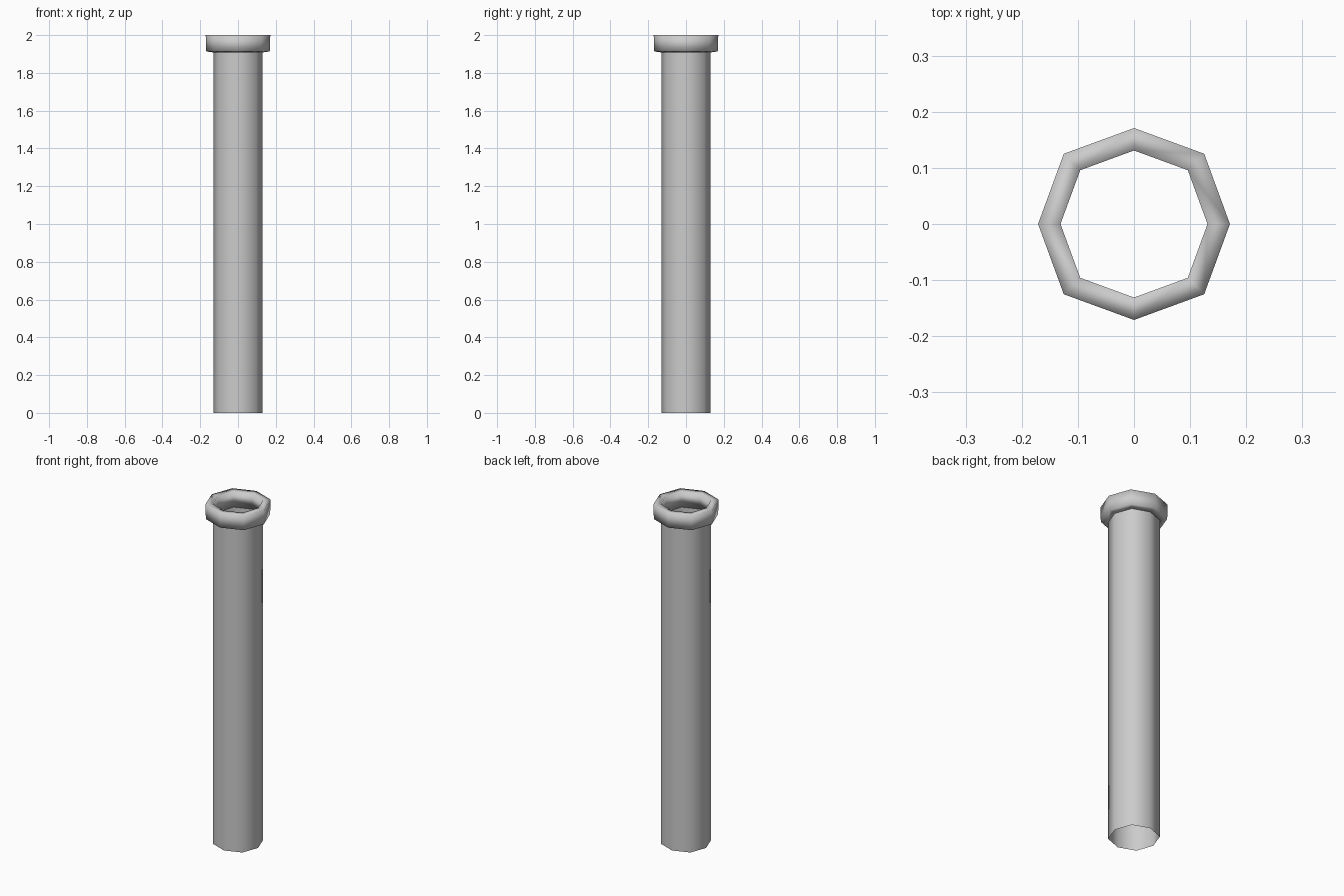
import bpy, bmesh, math

if "Cube" in bpy.data.objects:
    bpy.data.objects.remove(bpy.data.objects["Cube"])


def lathe8(name, profile, closed):
    """Sweep an (axis radius, z) profile round eight sides; diagonals sit slightly further out."""
    bm = bmesh.new()
    rings = []
    for r, z in profile:
        ring = []
        for i in range(8):
            a = i * math.pi / 4
            k = r * (1.035 if i % 2 else 1.0)
            ring.append(bm.verts.new((k * math.cos(a), k * math.sin(a), z)))
        rings.append(ring)
    pairs = list(zip(rings, rings[1:]))
    if closed:
        pairs.append((rings[-1], rings[0]))
    for lo, hi in pairs:
        for i in range(8):
            j = (i + 1) % 8
            f = bm.faces.new((lo[i], lo[j], hi[j], hi[i]))
            f.smooth = True
    me = bpy.data.meshes.new(name)
    bm.to_mesh(me)
    bm.free()
    ob = bpy.data.objects.new(name, me)
    bpy.context.collection.objects.link(ob)
    return ob


# Open thin-walled shaft
lathe8("pipe_shaft", [(0.131, 0.0), (0.131, 1.908)], False)

# Collar at the top end
lathe8("pipe_collar", [(0.131, 1.908), (0.168, 1.914), (0.171, 2.0), (0.131, 2.0)], True)
